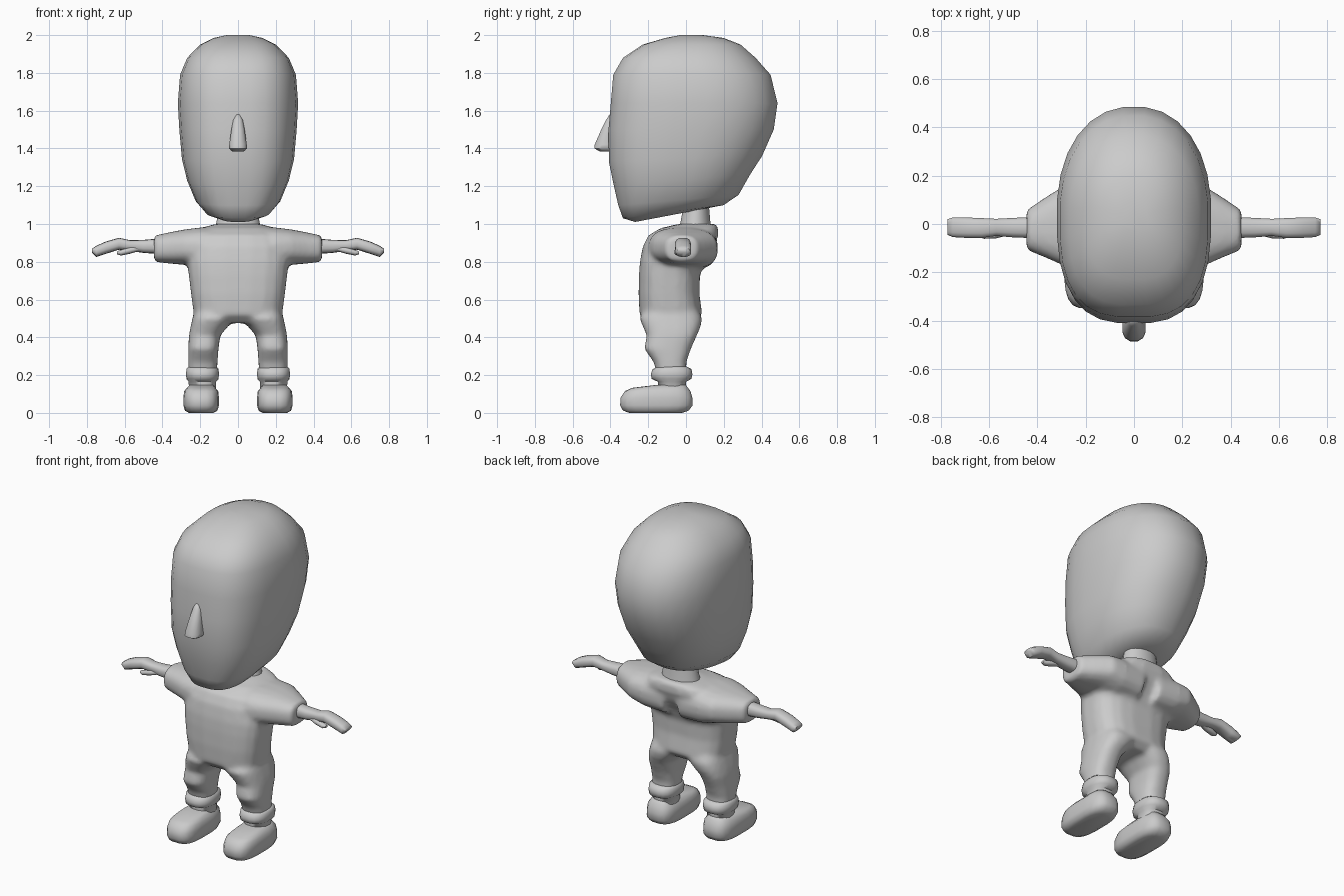
import bpy, bmesh, math

grey = bpy.data.materials.new("plain_grey")
grey.diffuse_color = (0.6, 0.6, 0.6, 1)


def loft(bm, rings, axis='Z', side=1, n=2.4, back=None, segs=20, tilt=None):
    """Skin superellipse rings (pos, a0, a1, b0, b1) along Z (a=x, b=y) or X (a=y, b=z)."""
    loops = []
    for k, (t, a0, a1, b0, b1) in enumerate(rings):
        loop = []
        for i in range(segs):
            ang = 2 * math.pi * (i + 0.5) / segs
            c, s = math.cos(ang), math.sin(ang)
            e = 2 / (back if back and s > 0 else n)
            a = (a0 + a1) / 2 + (a1 - a0) / 2 * math.copysign(abs(c) ** e, c)
            b = (b0 + b1) / 2 + (b1 - b0) / 2 * math.copysign(abs(s) ** e, s)
            if axis == 'Z':
                co = (side * a, b, t + (tilt[k] * b if tilt else 0))
            else:
                co = (side * t, a, b)
            loop.append(bm.verts.new(co))
        loops.append(loop)
    for p, q in zip(loops, loops[1:]):
        for i in range(segs):
            j = (i + 1) % segs
            bm.faces.new((p[i], p[j], q[j], q[i]))
    bm.faces.new(loops[0])
    bm.faces.new(loops[-1])


def finish(bm, name, angle=60):
    bmesh.ops.recalc_face_normals(bm, faces=bm.faces)
    me = bpy.data.meshes.new(name)
    bm.to_mesh(me)
    bm.free()
    me.materials.append(grey)
    ob = bpy.data.objects.new(name, me)
    bpy.context.collection.objects.link(ob)
    bpy.ops.object.select_all(action='DESELECT')
    ob.select_set(True)
    bpy.context.view_layer.objects.active = ob
    bpy.ops.object.shade_smooth_by_angle(angle=math.radians(angle))
    return ob


def part(name, rings, **kw):
    bm = bmesh.new()
    loft(bm, rings, **kw)
    return finish(bm, name)


def sym(rows):
    """Rows (z, half width, front y, back y) to centred rings."""
    return [(z, -w, w, f, b) for z, w, f, b in rows]


# Head: jaw rings tilt so the underside rises towards the back
head = sym([
    (1.062, .10, -.27, .12), (1.074, .17, -.335, .20), (1.13, .225, -.36, .28),
    (1.236, .27, -.385, .34), (1.345, .298, -.41, .405), (1.50, .312, -.412, .467),
    (1.64, .32, -.40, .487), (1.79, .308, -.387, .45), (1.88, .27, -.335, .37),
    (1.95, .20, -.23, .29), (1.985, .13, -.11, .20), (2.0, .06, -.03, .09)])
part("head", head, n=2.8, back=2.2, segs=28,
     tilt=[.19, .13, .086, .07, .037] + [0] * 7)

# Nose
part("nose", sym([(1.385, .03, -.46, -.37), (1.40, .05, -.487, -.37),
                  (1.42, .048, -.485, -.37), (1.50, .036, -.45, -.37),
                  (1.55, .026, -.425, -.37), (1.58, .012, -.405, -.37)]), segs=12)

# Neck
part("neck", sym([(.96, .13, -.05, .14), (1.01, .115, -.03, .13),
                  (1.12, .10, -.01, .12)]), n=2)

# Clothes: torso, sleeves and trouser legs fused into one soft surface
bm = bmesh.new()
loft(bm, sym([
    (.475, .20, -.20, .04), (.52, .235, -.247, .087), (.63, .25, -.252, .072),
    (.73, .262, -.25, .075), (.80, .272, -.245, .105), (.88, .272, -.23, .152),
    (.94, .25, -.20, .172), (.978, .20, -.135, .17), (1.0, .12, -.04, .16)]), n=2.8)
sleeve = [
    (.05, -.19, .165, .75, .985), (.20, -.20, .17, .76, .982),
    (.28, -.178, .165, .783, .972), (.36, -.142, .115, .79, .957),
    (.445, -.107, .058, .80, .938)]
leg = [
    (.20, .112, .262, -.152, .002), (.27, .108, .264, -.172, .002),
    (.34, .103, .264, -.222, .027), (.41, .093, .26, -.208, .058),
    (.455, .055, .252, -.228, .078), (.50, .015, .242, -.247, .087),
    (.58, .01, .22, -.20, .05)]
for side in (1, -1):
    loft(bm, sleeve, axis='X', side=side, n=2.6)
    loft(bm, leg, side=side, n=2.6)
clothes = finish(bm, "clothes", 180)
fuse = clothes.modifiers.new("fuse", 'REMESH')
fuse.mode = 'VOXEL'
fuse.voxel_size = .014
fuse.use_smooth_shade = True
soft = clothes.modifiers.new("soften", 'SMOOTH')
soft.factor = .5
soft.iterations = 5

# Paired parts
cuff = [
    (.11, .115, .26, -.15, .0), (.165, .115, .262, -.15, .0),
    (.18, .102, .274, -.183, .03), (.205, .10, .276, -.187, .035),
    (.232, .102, .274, -.178, .03), (.245, .115, .262, -.15, .005)]
shoe = [
    (.0, .13, .26, -.30, -.02), (.012, .108, .282, -.335, .015),
    (.04, .10, .29, -.35, .037), (.08, .10, .29, -.348, .035),
    (.115, .104, .286, -.325, .025), (.132, .118, .272, -.29, .012),
    (.148, .13, .255, -.16, .0)]
hand = [
    (.40, -.06, .03, .84, .925), (.50, -.056, .026, .847, .916),
    (.57, -.05, .022, .857, .914), (.63, -.058, .025, .864, .927),
    (.70, -.058, .028, .842, .907), (.75, -.055, .028, .825, .885),
    (.772, -.045, .02, .848, .87)]
thumb = [
    (.53, -.05, -.01, .855, .885), (.57, -.06, -.015, .843, .878),
    (.62, -.062, -.024, .833, .863), (.64, -.055, -.03, .84, .855)]
for side, word in ((1, "left"), (-1, "right")):
    part(word + "_cuff", cuff, side=side, n=2.4)
    part(word + "_shoe", shoe, side=side, n=3.2)
    part(word + "_hand", hand, axis='X', side=side, n=2.6, segs=14)
    part(word + "_thumb", thumb, axis='X', side=side, n=2.2, segs=10)
